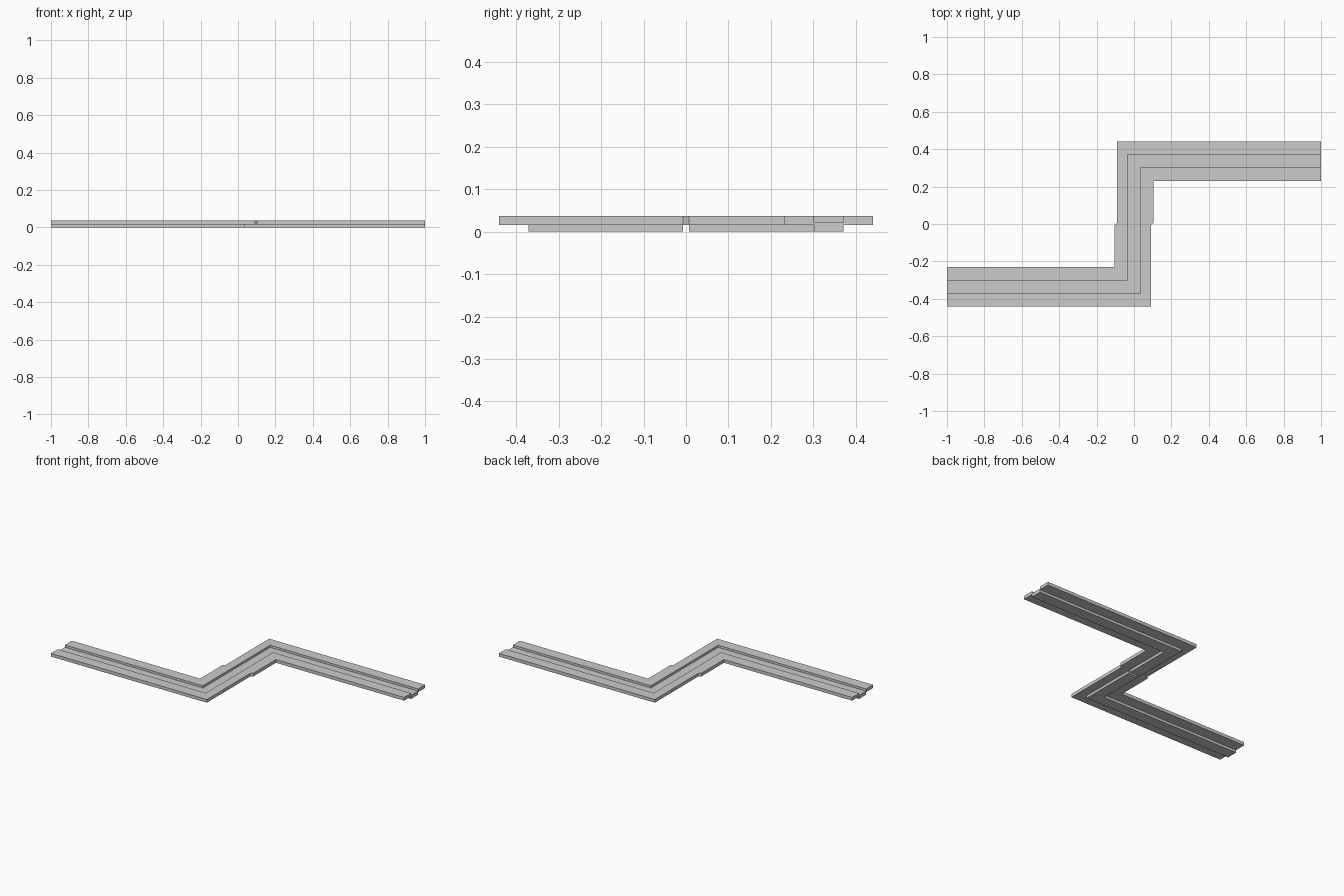
import bpy, bmesh

if "Cube" in bpy.data.objects:
    bpy.data.objects.remove(bpy.data.objects["Cube"])

Z_SLAB, Z_FLOOR, Z_TOP = 0.016, 0.0225, 0.0365


def prism(name, pts, z0, z1):
    """Extrude a plan outline between two heights."""
    bm = bmesh.new()
    face = bm.faces.new([bm.verts.new((x, y, z0)) for x, y in pts])
    ext = bmesh.ops.extrude_face_region(bm, geom=[face])
    top = [v for v in ext["geom"] if isinstance(v, bmesh.types.BMVert)]
    bmesh.ops.translate(bm, verts=top, vec=(0, 0, z1 - z0))
    bmesh.ops.recalc_face_normals(bm, faces=bm.faces)
    mesh = bpy.data.meshes.new(name)
    bm.to_mesh(mesh)
    bm.free()
    obj = bpy.data.objects.new(name, mesh)
    bpy.context.collection.objects.link(obj)
    return obj


def turned(pts):
    """Half turn about the centre."""
    return [(-x, -y) for x, y in pts]


# raised banks on both sides of the channel, with a small jog mid-way
bank = [(-1, -0.231), (-0.104, -0.231), (-0.104, -0.007), (-0.09, 0.007),
        (-0.09, 0.44), (1, 0.44), (1, 0.371), (-0.035, 0.371),
        (-0.035, -0.301), (-1, -0.301)]
prism("left_bank", bank, Z_SLAB, Z_TOP)
prism("right_bank", turned(bank), Z_SLAB, Z_TOP)

# sunken channel floor, protruding below the banks
half = [(-1, -0.301), (-0.035, -0.301), (-0.035, 0.371), (1, 0.371)]
floor = prism("channel_floor", half + turned(half), 0, Z_FLOOR)

# small gap under the floor at the joint of the two halves
notch = prism("joint_notch_cutter",
              [(-0.06, -0.007), (0.06, -0.007), (0.06, 0.007), (-0.06, 0.007)],
              -0.02, Z_SLAB)
notch.hide_render = True
notch.hide_viewport = True
mod = floor.modifiers.new("joint_notch", 'BOOLEAN')
mod.operation = 'DIFFERENCE'
mod.solver = 'EXACT'
mod.object = notch
